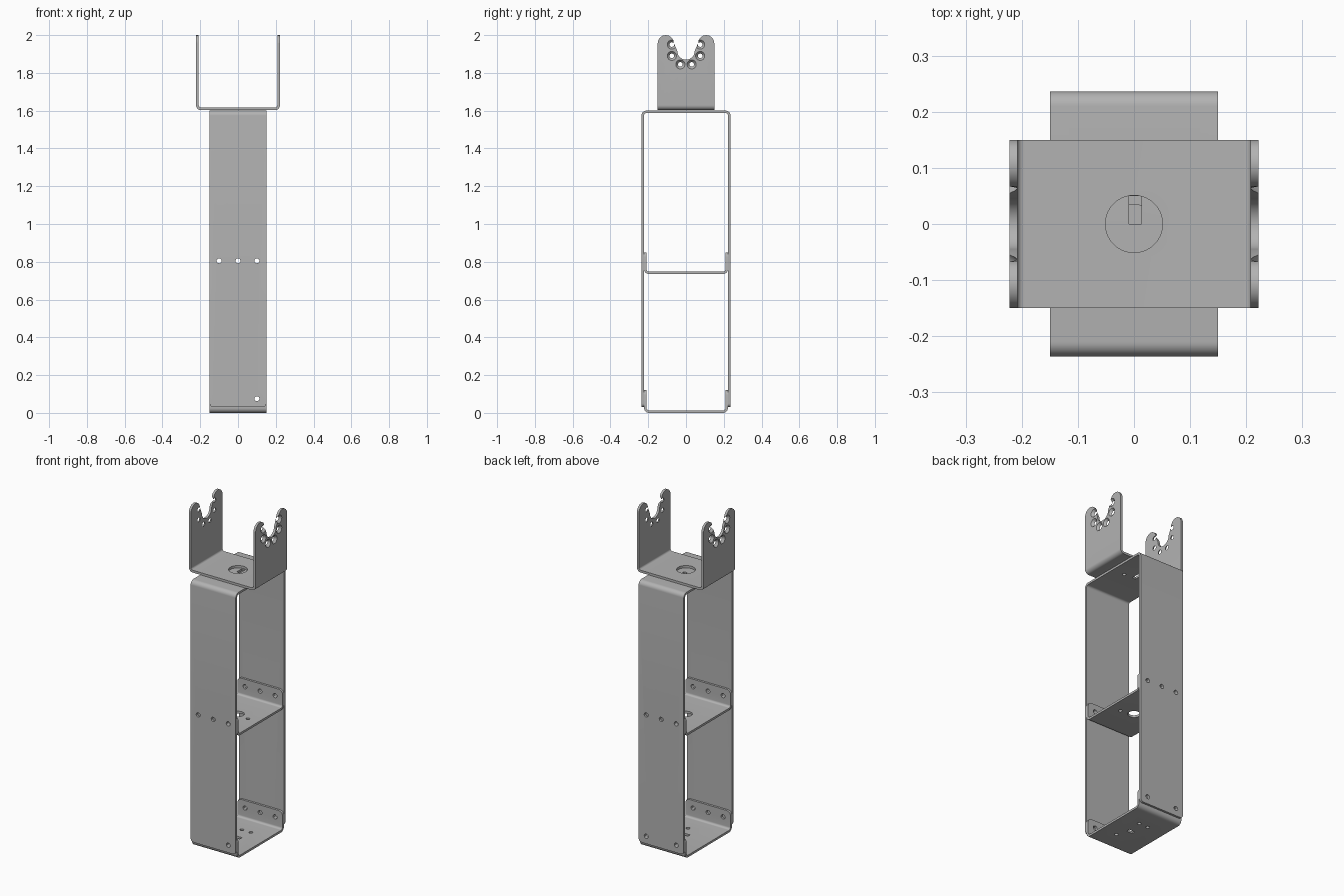
import bpy, bmesh, math
from mathutils import Matrix, Vector

cube = bpy.data.objects.get("Cube")
if cube:
    bpy.data.objects.remove(cube)

metal = bpy.data.materials.new("grey_metal")
metal.use_nodes = True
GREY = (0.45, 0.45, 0.45, 1)
metal.diffuse_color = GREY
metal.node_tree.nodes["Principled BSDF"].inputs["Base Color"].default_value = GREY

WIDTH = 0.15      # half width of every strip
BEND = 0.026      # outer bend radius


def new_object(name, bm):
    mesh = bpy.data.meshes.new(name)
    bmesh.ops.recalc_face_normals(bm, faces=bm.faces)
    bm.to_mesh(mesh)
    bm.free()
    obj = bpy.data.objects.new(name, mesh)
    bpy.context.collection.objects.link(obj)
    return obj


def bent_strip(name, half, base, end, thick, corner):
    """U-shaped sheet along y; base is the web's outer z, end the flange tips."""
    up = 1 if end > base else -1
    side = [(half, end)]
    for i in range(9):
        a = math.pi / 2 * i / 8
        side.append((half - BEND + BEND * math.cos(a),
                     base + up * BEND * (1 - math.sin(a))))
    path = side + [(-y, z) for y, z in reversed(side)]
    bm = bmesh.new()
    rows = [[bm.verts.new((x, y, z)) for x in (-WIDTH, WIDTH)] for y, z in path]
    for a, b in zip(rows, rows[1:]):
        bm.faces.new((a[0], a[1], b[1], b[0]))
    if corner:
        bmesh.ops.bevel(bm, geom=rows[0] + rows[-1], offset=corner, segments=6,
                        profile=0.5, affect='VERTICES')
    # Make the normals face out of the U, so the thickness grows inwards
    bm.normal_update()
    web = max(bm.faces, key=lambda f: abs(f.normal.z))
    if web.normal.z * up > 0:
        bmesh.ops.reverse_faces(bm, faces=bm.faces)
    mesh = bpy.data.meshes.new(name)
    bm.to_mesh(mesh)
    bm.free()
    obj = bpy.data.objects.new(name, mesh)
    bpy.context.collection.objects.link(obj)
    mod = obj.modifiers.new("thickness", 'SOLIDIFY')
    mod.thickness, mod.offset = thick, -1
    obj.data.materials.append(metal)
    return obj


def cone(bm, centre, axis, r1, r2, depth, sides=24):
    turn = Vector((0, 0, 1)).rotation_difference(Vector(axis)).to_matrix().to_4x4()
    bmesh.ops.create_cone(bm, cap_ends=True, segments=sides, radius1=r1, radius2=r2,
                          depth=depth, matrix=Matrix.Translation(centre) @ turn)


def finish(obj, cutter_meshes):
    """Cut the holes, bake the modifiers and smooth the bends."""
    cutters = []
    for bm in cutter_meshes:
        cutter = new_object("cutter", bm)
        cutter.hide_render = True
        mod = obj.modifiers.new("cut", 'BOOLEAN')
        mod.operation, mod.solver, mod.object = 'DIFFERENCE', 'EXACT', cutter
        cutters.append(cutter)
    graph = bpy.context.evaluated_depsgraph_get()
    mesh = bpy.data.meshes.new_from_object(obj.evaluated_get(graph))
    obj.modifiers.clear()
    obj.data = mesh
    for cutter in cutters:
        bpy.data.objects.remove(cutter)
    bpy.ops.object.select_all(action='DESELECT')
    obj.select_set(True)
    bpy.context.view_layer.objects.active = obj
    bpy.ops.object.shade_smooth_by_angle(angle=math.radians(30))


def slot(bm, x, y, z, w, d):
    bmesh.ops.create_cube(bm, size=1, matrix=Matrix.Translation((x, y, z))
                          @ Matrix.Diagonal((w, d, 0.06, 1)))


HOLE = 0.013
WALL = 0.222

# Tall frame, open at the bottom
frame = bent_strip("tall_frame", 0.236, 1.6, 0.03, 0.013, 0.02)
cut = bmesh.new()
for x in (-0.1, 0, 0.1):
    for y in (-WALL, WALL):
        cone(cut, (x, y, 0.805), (0, 1, 0), HOLE, HOLE, 0.08)
for x, y in ((0.1, -WALL), (0.1, WALL), (-0.1, WALL)):
    cone(cut, (x, y, 0.075), (0, 1, 0), HOLE, HOLE, 0.08)
slot(cut, 0.002, 0.025, 1.59, 0.022, 0.05)
cone(cut, (0.07, 0, 1.59), (0, 0, 1), 0.01, 0.01, 0.06)
finish(frame, [cut])

# Middle shelf and bottom tray, flanges turned up
for name, base, end, hole_z, web_holes in (
        ("middle_shelf", 0.735, 0.85, 0.805, ((0, 0, 0.035), (0.08, -0.02, 0.011))),
        ("bottom_tray", 0.0, 0.12, 0.075,
         ((-0.03, 0.08, 0.011), (0.03, 0.08, 0.011), (0.05, -0.09, 0.011)))):
    tray = bent_strip(name, WALL, base, end, 0.013, 0.025)
    cut = bmesh.new()
    for x in (-0.1, 0, 0.1):
        for y in (-WALL, WALL):
            cone(cut, (x, y, hole_z), (0, 1, 0), HOLE, HOLE, 0.08)
    for x, y, r in web_holes:
        cone(cut, (x, y, base), (0, 0, 1), r, r, 0.08)
    if base == 0:
        slot(cut, 0.01, -0.015, 0, 0.04, 0.022)
    finish(tray, [cut])

# Top cradle, turned so that its forked plates stand left and right
cradle = bent_strip("top_cradle", 0.222, 1.603, 2.0, 0.014, 0)
cradle.data.transform(Matrix.Rotation(math.pi / 2, 4, 'Z'))

# Fork outline: rounded lobes, sloping inner edges, round notch
half = []
for i in range(9):
    a = math.pi * i / 8
    half.append((0.107 + 0.043 * math.cos(a), 1.957 + 0.043 * math.sin(a)))
half[0] = (0.15, 1.957)
for i in range(8):
    a = math.pi / 2 * i / 8
    half.append((0.046 * math.cos(a), 1.916 - 0.046 * math.sin(a)))
outline = ([(0.2, 1.957)] + half + [(0, 1.87)]
           + [(-y, z) for y, z in reversed(half)] + [(-0.2, 1.957), (-0.2, 2.1), (0.2, 2.1)])
fork = bmesh.new()
face = fork.faces.new([fork.verts.new((-0.4, y, z)) for y, z in outline])
grown = bmesh.ops.extrude_face_region(fork, geom=[face])["geom"]
bmesh.ops.translate(fork, vec=(0.8, 0, 0),
                    verts=[v for v in grown if isinstance(v, bmesh.types.BMVert)])

# Countersunk holes round the notch and the round hole in the web
cut = bmesh.new()
for side in (-1, 1):
    for y, z in ((0.075, 1.95), (0.075, 1.89), (0.03, 1.845)):
        for s in (-1, 1):
            cone(cut, (side * 0.214, s * y, z), (side, 0, 0), 0.009, 0.026, 0.02)
cone(cut, (0, 0, 1.61), (0, 0, 1), 0.051, 0.051, 0.06, 40)
finish(cradle, [fork, cut])
